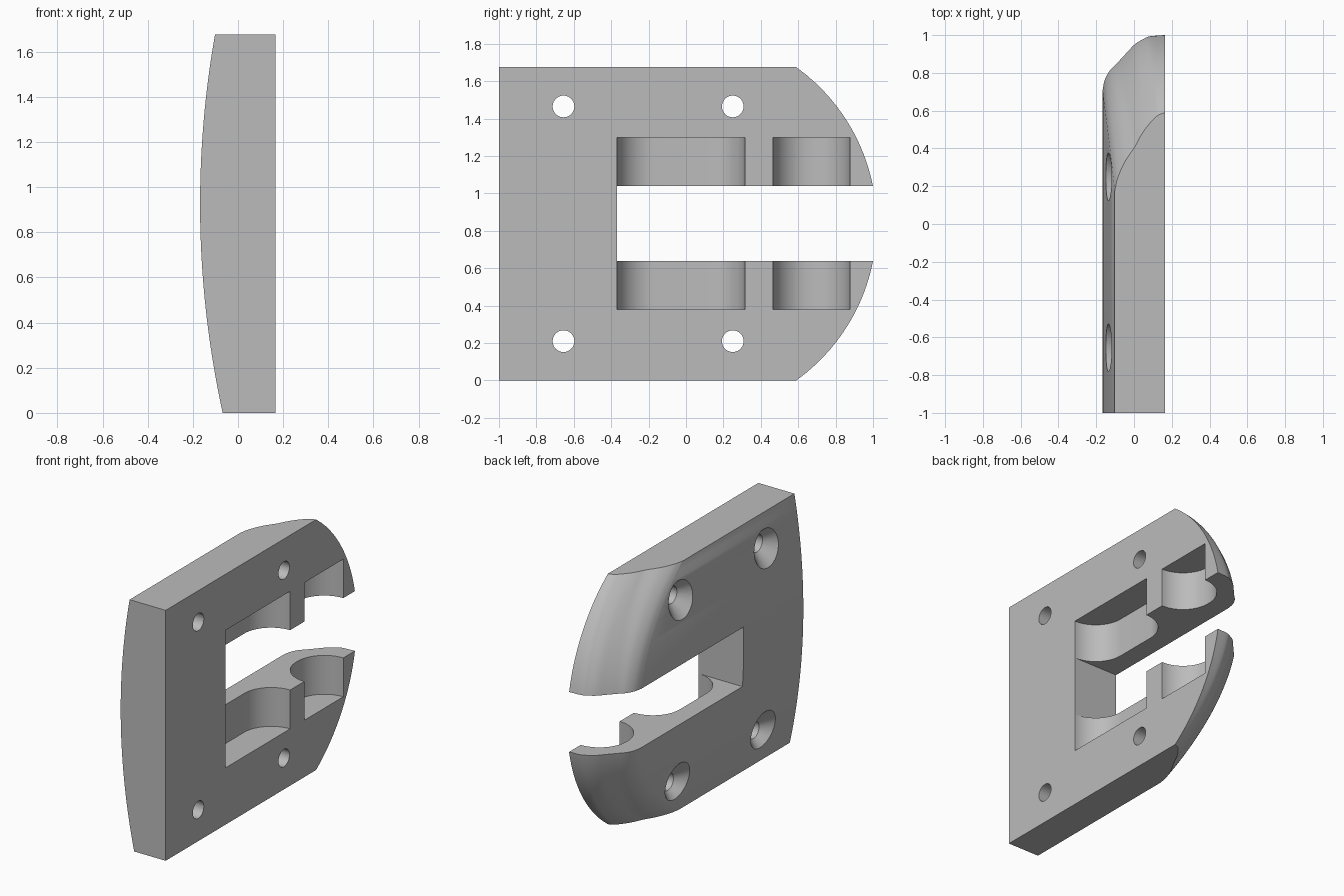
import bpy, bmesh, math
from mathutils import Vector

cube = bpy.data.objects.get("Cube")
if cube:
    bpy.data.objects.remove(cube, do_unlink=True)

HEIGHT, MID_Z = 1.675, 0.8375
FLAT_X = 0.165

grey = bpy.data.materials.new("plain_grey")
grey.use_nodes = True
colour = (0.5, 0.5, 0.5, 1)
grey.diffuse_color = colour
grey.node_tree.nodes["Principled BSDF"].inputs["Base Color"].default_value = colour


def loft(name, rings):
    """Skin a stack of equal closed rings and cap both ends."""
    bm = bmesh.new()
    rows = [[bm.verts.new(p) for p in ring] for ring in rings]
    n = len(rows[0])
    for a, b in zip(rows, rows[1:]):
        for i in range(n):
            j = (i + 1) % n
            bm.faces.new((a[i], a[j], b[j], b[i]))
    bm.faces.new(rows[0][::-1])
    bm.faces.new(rows[-1])
    bmesh.ops.recalc_face_normals(bm, faces=bm.faces)
    mesh = bpy.data.meshes.new(name)
    bm.to_mesh(mesh)
    bm.free()
    mesh.materials.append(grey)
    obj = bpy.data.objects.new(name, mesh)
    bpy.context.collection.objects.link(obj)
    return obj


def smooth_path(points, steps=4):
    """Catmull-Rom curve through the points."""
    p = [Vector(q) for q in points]
    p = [2 * p[0] - p[1]] + p + [2 * p[-1] - p[-2]]
    out = []
    for a, b, c, d in zip(p, p[1:], p[2:], p[3:]):
        for s in range(steps):
            t = s / steps
            out.append(0.5 * (2 * b + (c - a) * t + (2 * a - 5 * b + 4 * c - d) * t * t
                              + (3 * b - a - 3 * c + d) * t ** 3))
    return out + [p[-2]]


# Rounded nose: (share of thickness, inset from outline) at mid height and at the ends
nose_mid = smooth_path([(0, .284), (.033, .23), (.11, .183), (.22, .146), (.37, .093),
                        (.51, .045), (.64, .02), (.745, .006), (1, 0)])
nose_end = smooth_path([(0, .414), (.06, .345), (.2, .26), (.4, .18), (.5, .13),
                        (.61, .085), (.75, .04), (.87, .012), (1, 0)])


def plate_ring(z):
    dz = z - MID_Z
    outline = math.sqrt(1.031 ** 2 - dz * dz) - 0.0116
    dome = -0.168 + (z - 0.924) ** 2 / 8.54
    w = (dz / MID_Z) ** 2
    ring = [(FLAT_X, -1, z), (dome, -1, z)]
    for m, e in zip(nose_mid, nose_end):
        q = m.lerp(e, w)
        ring.append((dome + (FLAT_X - dome) * q.x, outline - q.y, z))
    return ring


ROWS = 40
plate = loft("plate", [plate_ring(HEIGHT * i / ROWS) for i in range(ROWS + 1)])
cutters = []


def box_ring(x0, x1, y0, y1, z):
    return [(x0, y0, z), (x1, y0, z), (x1, y1, z), (x0, y1, z)]


# Open slot right through the plate
cutters.append(loft("slot_cutter", [box_ring(-1, 1, -.37, 1.5, z) for z in (.64, 1.04)]))


# Round-bottomed pockets sunk into the flat side
def pocket(name, y0, y1):
    r = min(0.2, (y1 - y0) / 2 - 0.002)
    xy = [(FLAT_X + 0.1, y1), (FLAT_X + 0.1, y0)]
    for centre, start in ((y0 + r, math.pi), (y1 - r, 1.5 * math.pi)):
        for i in range(17):
            a = start + i / 16 * math.pi / 2
            xy.append((FLAT_X + r * math.sin(a), centre + r * math.cos(a)))
    cutters.append(loft(name, [[(x, y, z) for x, y in xy] for z in (.38, 1.30)]))


pocket("long_pocket_cutter", -.37, .315)
pocket("short_pocket_cutter", .465, .877)


# Countersunk screw holes
def screw_hole(y, z):
    face = -0.168 + (z - 0.924) ** 2 / 8.54
    stations = [(face - .1, .225), (face + .067, .058), (.4, .058)]
    rings = []
    for x, r in stations:
        rings.append([(x, y + r * math.cos(a), z + r * math.sin(a))
                      for a in (math.tau * i / 40 for i in range(40))])
    cutters.append(loft("screw_hole_cutter", rings))


for y in (-.655, .25):
    for z in (.21, 1.465):
        screw_hole(y, z)

for c in cutters:
    mod = plate.modifiers.new(c.name, 'BOOLEAN')
    mod.operation = 'DIFFERENCE'
    mod.solver = 'EXACT'
    mod.object = c
    c.hide_render = True

# Bake the cuts, then shade
bpy.ops.object.select_all(action='DESELECT')
plate.select_set(True)
bpy.context.view_layer.objects.active = plate
for mod in list(plate.modifiers):
    bpy.ops.object.modifier_apply(modifier=mod.name)
for c in cutters:
    bpy.data.objects.remove(c, do_unlink=True)
bpy.ops.object.shade_smooth_by_angle(angle=math.radians(30))
